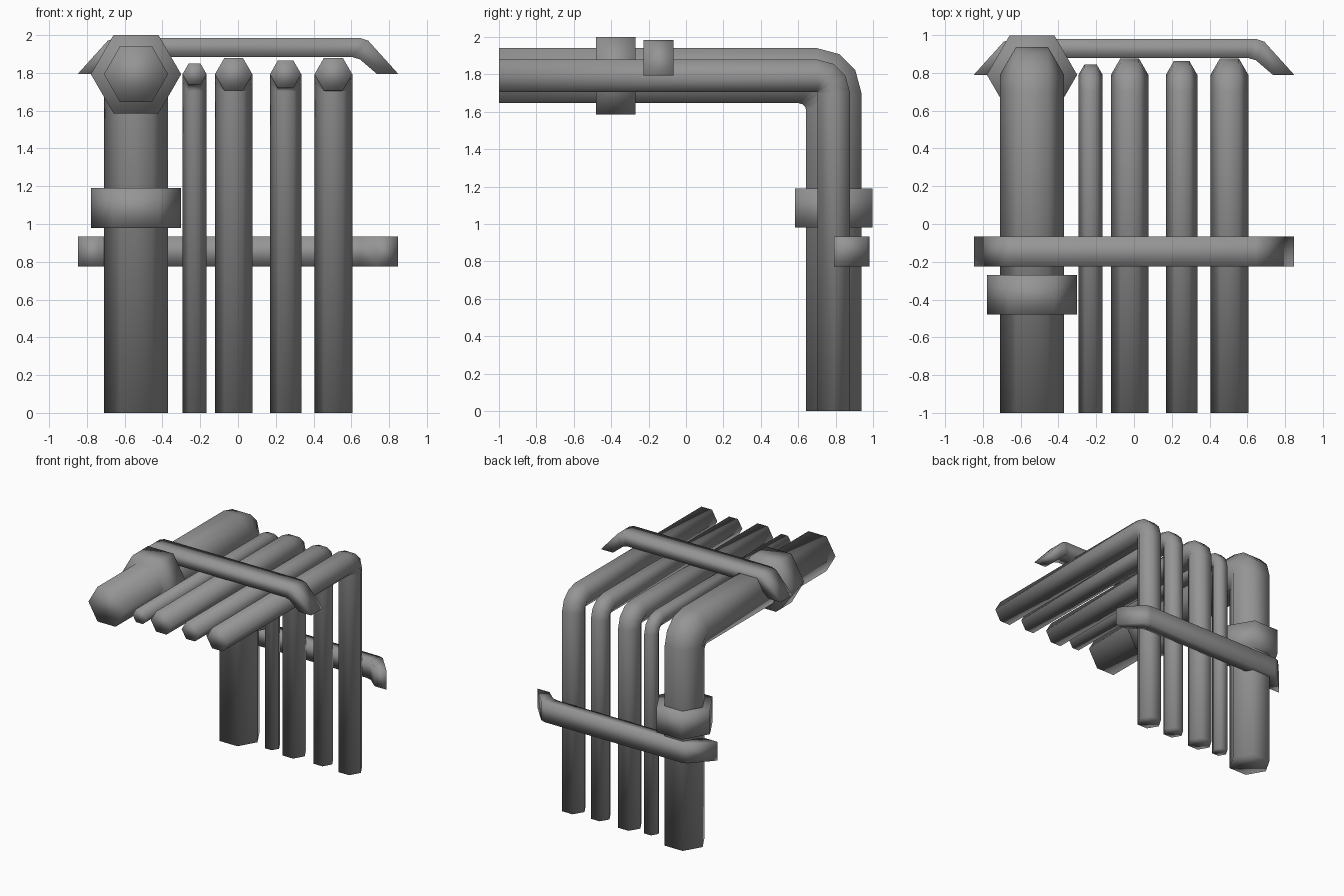
import bpy, bmesh
from math import sin, cos, pi
from mathutils import Vector

cube = bpy.data.objects.get("Cube")
if cube:
    bpy.data.objects.remove(cube, do_unlink=True)

grey = bpy.data.materials.new("pipe grey")
grey.use_nodes = True
grey.diffuse_color = (0.3, 0.3, 0.3, 1)
grey.node_tree.nodes["Principled BSDF"].inputs["Base Color"].default_value = (0.3, 0.3, 0.3, 1)

AXIS = 1.793        # height of the level runs
BACK = 0.79         # depth of the upright runs
BEND = 0.09         # centreline bend radius


def loft(name, rings):
    """Join matching rings with quads, cap both ends and shade smooth."""
    bm = bmesh.new()
    loops = [[bm.verts.new(p) for p in ring] for ring in rings]
    n = len(loops[0])
    for a, b in zip(loops, loops[1:]):
        for i in range(n):
            j = (i + 1) % n
            bm.faces.new((a[i], a[j], b[j], b[i]))
    bm.faces.new(loops[0])
    bm.faces.new(loops[-1])
    bmesh.ops.recalc_face_normals(bm, faces=bm.faces)
    for f in bm.faces:
        f.smooth = True
    mesh = bpy.data.meshes.new(name)
    bm.to_mesh(mesh)
    bm.free()
    mesh.materials.append(grey)
    obj = bpy.data.objects.new(name, mesh)
    bpy.context.collection.objects.link(obj)
    return obj


def hexagon(radius):
    """Sideways and outward offsets of a hexagon with corners left and right."""
    return [(radius * cos(k * pi / 3), radius * sin(k * pi / 3)) for k in range(6)]


def pipe(name, x, radius):
    """Level run from the front, an elbow of three segments, then a drop to the ground."""
    cy, cz = BACK - BEND, AXIS - BEND
    section = hexagon(radius)
    rings = [[(x + s, -1, AXIS + u) for s, u in section]]
    for step in range(4):
        a = step * pi / 6
        ring = []
        for s, u in section:
            r = BEND + u
            # a pipe wider than its bend gets a small fillet inside the elbow
            shift = 0.04 - r if r < 0 else 0
            ring.append((x + s, cy - shift + (r + shift) * sin(a),
                         cz - shift + (r + shift) * cos(a)))
        rings.append(ring)
    rings.append([(x + s, BACK + u, 0) for s, u in section])
    return loft(name, rings)


def bracket(name, place):
    """Flat strap whose ends splay towards the pipes."""
    # half of the outer and inner edges: distance from middle, height
    half = [((0.645, 1.985), (0.60, 1.885)),
            ((0.69, 1.97), (0.645, 1.872)),
            ((0.848, 1.795), (0.735, 1.795))]
    stations = [(-1, p) for p in reversed(half)] + [(1, p) for p in half]
    rings = []
    for side, ((xo, ho), (xi, hi)) in stations:
        rings.append([place(side * xo, -0.226, ho), place(side * xo, -0.066, ho),
                      place(side * xi, -0.066, hi), place(side * xi, -0.226, hi)])
    return loft(name, rings)


# Pipes
for name, x, radius in [("main_pipe", -0.54, 0.17), ("thin_pipe", -0.23, 0.064),
                        ("inner_pipe", -0.023, 0.099), ("middle_pipe", 0.252, 0.083),
                        ("outer_pipe", 0.505, 0.1)]:
    pipe(name, x, radius)

# Collars on the main pipe
collar = hexagon(0.239)
loft("level_collar", [[(-0.54 + s, y, AXIS + u) for s, u in collar] for y in (-0.48, -0.27)])
loft("upright_collar", [[(-0.54 + s, BACK + u, z) for s, u in collar] for z in (0.98, 1.19)])

# Brackets over the top and behind the drop
bracket("top_bracket", lambda x, along, out: Vector((x, along, out)))
bracket("back_bracket", lambda x, along, out: Vector((x, out - 1.005, along + 1)))
